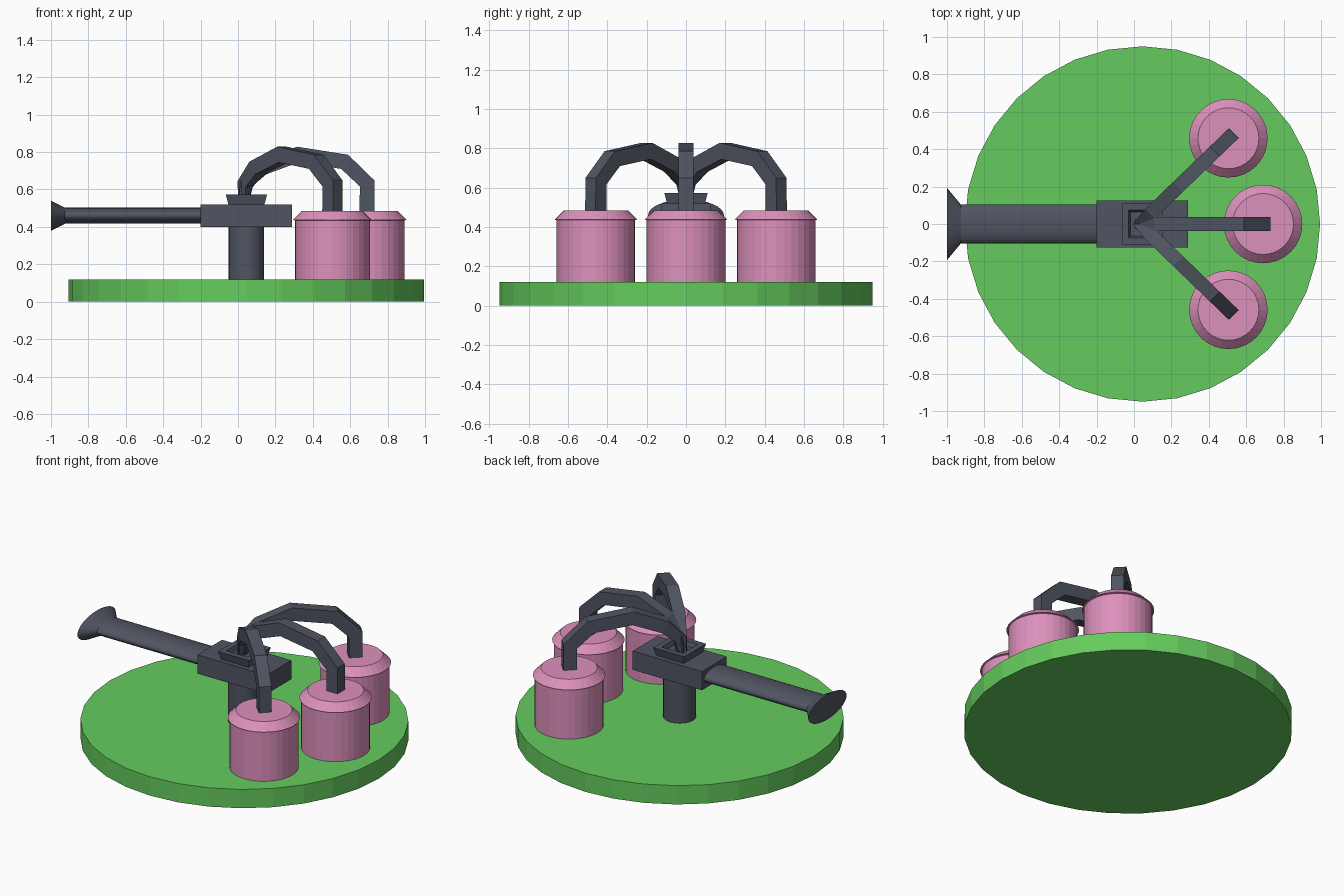
import bpy, bmesh, math
from mathutils import Vector

if "Cube" in bpy.data.objects:
    bpy.data.objects.remove(bpy.data.objects["Cube"])


def material(name, rgb):
    m = bpy.data.materials.new(name)
    m.diffuse_color = (*rgb, 1)
    m.use_nodes = True
    m.node_tree.nodes["Principled BSDF"].inputs["Base Color"].default_value = m.diffuse_color
    return m


GREEN = material("green", (0.13, 0.60, 0.11))
PINK = material("pink", (0.72, 0.28, 0.50))
DARK = material("dark_grey", (0.08, 0.09, 0.12))


def loft(name, rings, mat):
    """Skin a list of equal-length point rings and cap both ends."""
    bm = bmesh.new()
    loops = [[bm.verts.new(p) for p in ring] for ring in rings]
    n = len(loops[0])
    for a, b in zip(loops, loops[1:]):
        for i in range(n):
            j = (i + 1) % n
            bm.faces.new((a[i], a[j], b[j], b[i]))
    bm.faces.new(loops[0][::-1])
    bm.faces.new(loops[-1])
    bmesh.ops.recalc_face_normals(bm, faces=bm.faces)
    mesh = bpy.data.meshes.new(name)
    bm.to_mesh(mesh)
    bm.free()
    mesh.materials.append(mat)
    ob = bpy.data.objects.new(name, mesh)
    bpy.context.collection.objects.link(ob)
    return ob


def turned(name, x, y, profile, mat, sides=32):
    """Round part from (radius, z) pairs."""
    angles = [math.tau * i / sides for i in range(sides)]
    return loft(name, [[(x + r * math.cos(a), y + r * math.sin(a), z) for a in angles]
                       for r, z in profile], mat)


def squared(name, x, profile, mat):
    """Rectangular part from (half x, half y, z) triples."""
    return loft(name, [[(x - hx, -hy, z), (x + hx, -hy, z), (x + hx, hy, z), (x - hx, hy, z)]
                       for hx, hy, z in profile], mat)


CX = 0.045

# Base disc and post
turned("base_disc", CX, 0, [(0.95, 0), (0.95, 0.12)], GREEN)
turned("post", CX, 0, [(0.095, 0.12), (0.095, 0.41)], DARK)

# Central block and the recessed socket on top of it
squared("block", CX, [(0.245, 0.125, 0.40), (0.245, 0.125, 0.52)], DARK)
squared("socket", CX, [(0.095, 0.095, 0.515), (0.11, 0.11, 0.572), (0.075, 0.075, 0.572),
                       (0.065, 0.065, 0.545), (0.05, 0.05, 0.545)], DARK)

# Flattened tube with a flared end
ring_angles = [math.tau * i / 32 for i in range(32)]
loft("flared_tube", [[(x, hy * math.cos(a), 0.46 + hz * math.sin(a)) for a in ring_angles]
                     for x, hy, hz in [(-0.19, 0.103, 0.043), (-0.925, 0.103, 0.043),
                                       (-1.0, 0.193, 0.08)]], DARK)

# Three jars, each fed by a curved arm: (reach, z, half width, half thickness)
HUB = Vector((0.03, 0, 0))
PATH = [(0.0, 0.54, 0.018, 0.025), (0.012, 0.63, 0.027, 0.034), (0.10, 0.715, 0.037, 0.04),
        (0.29, 0.787, 0.037, 0.042), (0.54, 0.748, 0.037, 0.042),
        (0.66, 0.633, 0.037, 0.042), (0.66, 0.47, 0.037, 0.04)]

for label, degrees in [("front", -44), ("middle", 0), ("back", 44)]:
    a = math.radians(degrees)
    out = Vector((math.cos(a), math.sin(a), 0))
    side = Vector((-out.y, out.x, 0))
    up = Vector((0, 0, 1))
    pts = [HUB + out * r + up * z for r, z, _, _ in PATH]
    rings = []
    for i, (p, (_, _, w, t)) in enumerate(zip(pts, PATH)):
        before = (p - pts[i - 1]).normalized() if i else Vector()
        after = (pts[i + 1] - p).normalized() if i < len(pts) - 1 else Vector()
        normal = (before + after).normalized().cross(side)
        rings.append([p + side * u * w + normal * v * t
                      for u, v in [(-1, -1), (1, -1), (1, 1), (-1, 1)]])
    loft(label + "_arm", rings, DARK)
    end = HUB + out * 0.66
    turned(label + "_jar", end.x, end.y,
           [(0.2, 0.115), (0.2, 0.435), (0.21, 0.438), (0.163, 0.485)], PINK)
